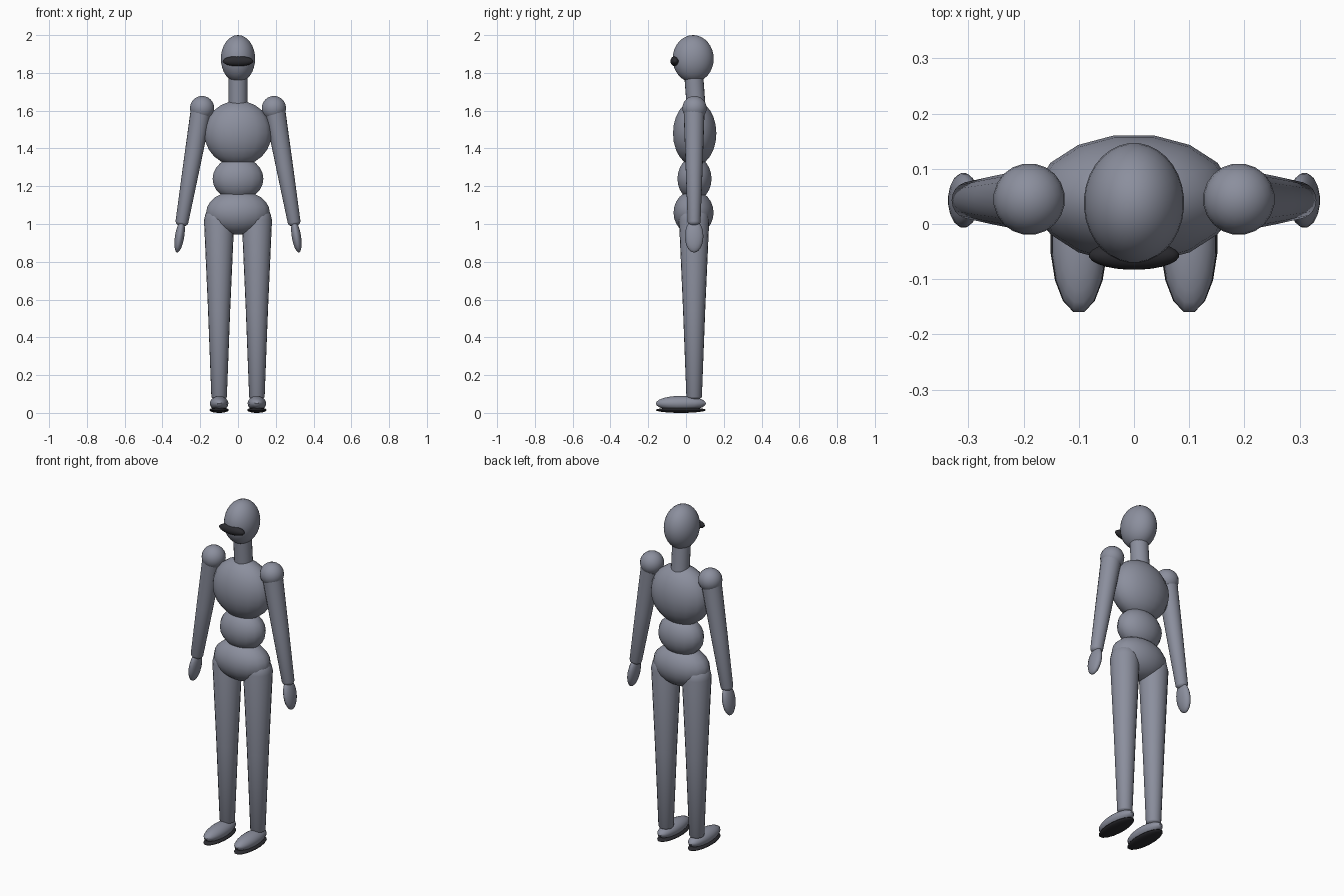
import bpy, bmesh, math
from mathutils import Vector, Matrix

if "Cube" in bpy.data.objects:
    bpy.data.objects.remove(bpy.data.objects["Cube"])


def material(name, rgb):
    m = bpy.data.materials.new(name)
    m.diffuse_color = (*rgb, 1)
    m.use_nodes = True
    m.node_tree.nodes["Principled BSDF"].inputs["Base Color"].default_value = m.diffuse_color
    return m


GREY = material("slate_grey", (0.26, 0.275, 0.34))
DARK = material("charcoal", (0.025, 0.025, 0.03))
DEPTH = 0.043  # y of the body's central axis


def finish(name, bm, mat):
    bmesh.ops.recalc_face_normals(bm, faces=bm.faces)
    me = bpy.data.meshes.new(name)
    bm.to_mesh(me)
    bm.free()
    me.materials.append(mat)
    ob = bpy.data.objects.new(name, me)
    bpy.context.collection.objects.link(ob)
    bpy.ops.object.select_all(action='DESELECT')
    ob.select_set(True)
    bpy.context.view_layer.objects.active = ob
    bpy.ops.object.shade_smooth_by_angle(angle=math.radians(45))
    return ob


def ellipsoid(name, centre, radii, mat=GREY, segs=24, tilt=0):
    bm = bmesh.new()
    bmesh.ops.create_uvsphere(bm, u_segments=segs, v_segments=max(12, segs // 2), radius=1)
    half_step = Matrix.Rotation(math.pi / segs, 4, 'Z')
    mat4 = (Matrix.Translation(centre) @ Matrix.Rotation(tilt, 4, 'Y')
            @ Matrix.Diagonal((*radii, 1)) @ half_step)
    bmesh.ops.transform(bm, matrix=mat4, verts=bm.verts)
    return finish(name, bm, mat)


def limb(name, a, b, ra, rb, cap_a=0.0, cap_b=0.0, segs=20):
    """Tapered tube from a to b; caps are dome heights (0 = flat end)."""
    a, b = Vector(a), Vector(b)
    length = (b - a).length
    steps = [math.radians(d) for d in (75, 50, 25)]
    prof = [(-cap_a * math.sin(t), ra * math.cos(t)) for t in steps] if cap_a else []
    prof += [(0, ra), (length, rb)]
    if cap_b:
        prof += [(length + cap_b * math.sin(t), rb * math.cos(t)) for t in reversed(steps)]
    turn = Vector((0, 0, 1)).rotation_difference(b - a)
    bm = bmesh.new()
    rings = []
    for h, r in prof:
        rings.append([bm.verts.new(a + turn @ Vector((
            r * math.cos(math.tau * i / segs), r * math.sin(math.tau * i / segs), h)))
            for i in range(segs)])
    for lo, hi in zip(rings, rings[1:]):
        for i in range(segs):
            j = (i + 1) % segs
            bm.faces.new((lo[i], lo[j], hi[j], hi[i]))
    bm.faces.new(rings[0])
    bm.faces.new(rings[-1])
    return finish(name, bm, GREY)


# Head, visor and neck
ellipsoid("head", (0, 0.038, 1.875), (0.091, 0.109, 0.125), segs=32)
ellipsoid("visor", (0, -0.057, 1.862), (0.082, 0.026, 0.027), DARK)
limb("neck", (0, 0.055, 1.60), (0, 0.04, 1.80), 0.05, 0.05)

# Stacked torso
ellipsoid("chest", (0, 0.046, 1.48), (0.182, 0.117, 0.173), segs=16)
ellipsoid("waist", (0, 0.045, 1.24), (0.137, 0.092, 0.115), segs=16)
ellipsoid("pelvis", (0, 0.04, 1.06), (0.172, 0.108, 0.117), segs=16)

# Paired limbs
for side, s in (("left", 1), ("right", -1)):
    ellipsoid(side + "_shoulder", (s * 0.19, 0.045, 1.613), (0.065, 0.065, 0.065), segs=20)
    elbow = (s * 0.247, DEPTH, 1.30)
    limb(side + "_upper_arm", (s * 0.197, DEPTH, 1.59), elbow, 0.055, 0.045)
    limb(side + "_forearm", elbow, (s * 0.297, DEPTH, 1.01), 0.045, 0.034, cap_b=0.022)
    ellipsoid(side + "_hand", (s * 0.309, DEPTH, 0.935), (0.025, 0.05, 0.087),
              segs=16, tilt=-s * math.radians(9))
    knee = (s * 0.1, DEPTH, 0.55)
    limb(side + "_thigh", (s * 0.1, DEPTH, 1.02), knee, 0.08, 0.059, cap_a=0.08)
    limb(side + "_shin", knee, (s * 0.1, DEPTH, 0.085), 0.059, 0.041, cap_b=0.015)
    ellipsoid(side + "_foot", (s * 0.1, -0.027, 0.05), (0.05, 0.135, 0.04), segs=16)
    ellipsoid(side + "_sole", (s * 0.1, -0.027, 0.015), (0.052, 0.135, 0.015), DARK, segs=16)
